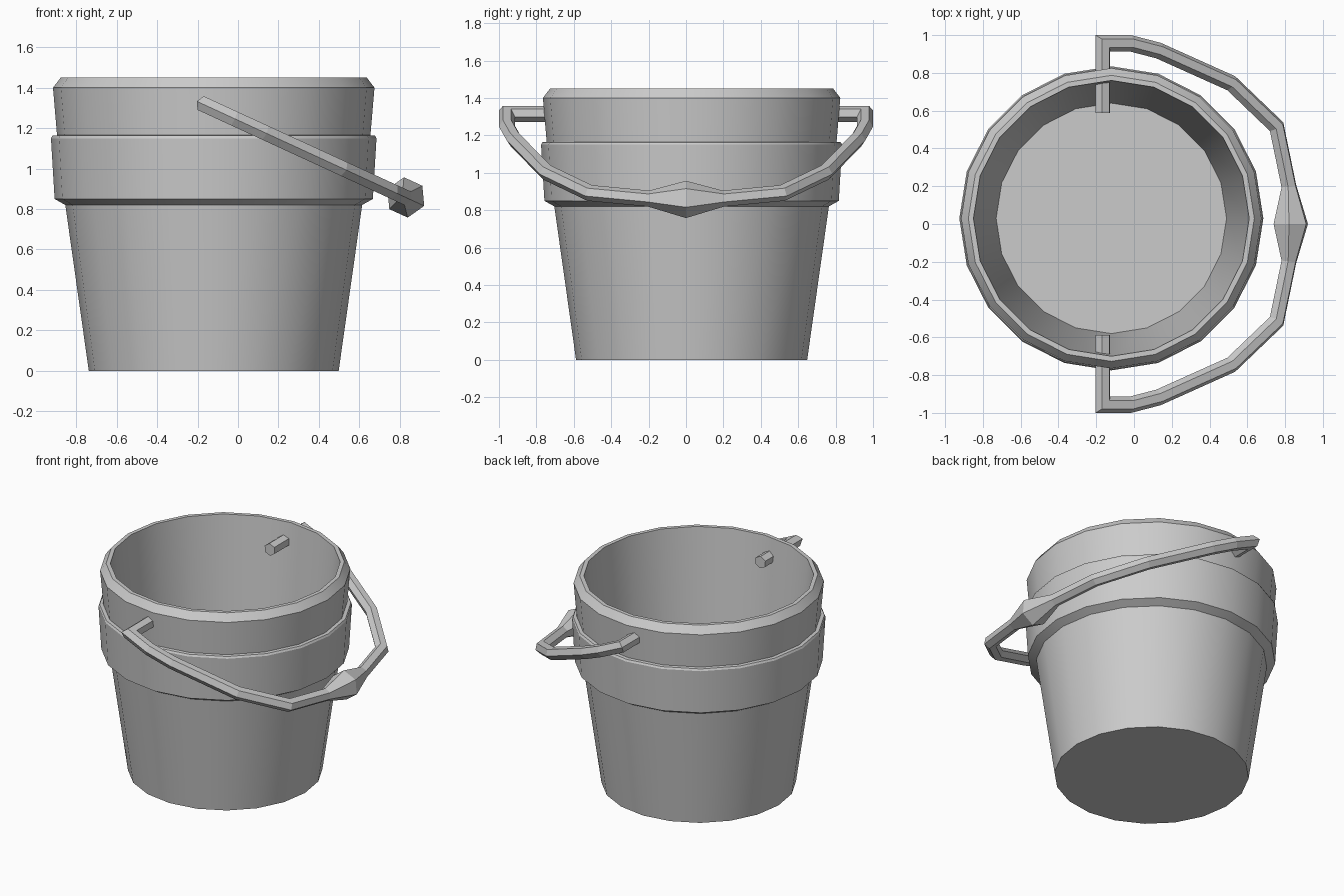
import bpy, bmesh, math
from mathutils import Vector

if "Cube" in bpy.data.objects:
    bpy.data.objects.remove(bpy.data.objects["Cube"])


def make_object(name, bm):
    bmesh.ops.recalc_face_normals(bm, faces=bm.faces)
    mesh = bpy.data.meshes.new(name)
    bm.to_mesh(mesh)
    bm.free()
    obj = bpy.data.objects.new(name, mesh)
    bpy.context.collection.objects.link(obj)
    return obj


def skin(bm, rings):
    """Bridge successive vertex rings and cap both ends."""
    n = len(rings[0])
    for a, b in zip(rings, rings[1:]):
        for i in range(n):
            j = (i + 1) % n
            bm.faces.new((a[i], a[j], b[j], b[i]))
    bm.faces.new(rings[0])
    bm.faces.new(rings[-1])


# Bucket: outer wall with stepped band, bevelled rim, inner wall and floor
SIDES = 20
profile = [(0.618, 0), (0.734, 0.82), (0.787, 0.85), (0.805, 1.15),
           (0.798, 1.163), (0.775, 1.165), (0.795, 1.40), (0.757, 1.45),
           (0.73, 1.45), (0.61, 0.03)]
bm = bmesh.new()
rings = []
for r, z in profile:
    angles = [2 * math.pi * i / SIDES for i in range(SIDES)]
    rings.append([bm.verts.new((-0.12 + r * math.cos(a), 0.03 + r * math.sin(a), z))
                  for a in angles])
skin(bm, rings)
bucket = make_object("bucket", bm)
bpy.context.view_layer.objects.active = bucket
bucket.select_set(True)
bpy.ops.object.shade_smooth_by_angle(angle=math.radians(30))
bucket.select_set(False)

# Handle: hexagonal bar swept in a tilted plane, with pins and a thick grip
SLOPE = 0.46
half = [(-0.165, 0.587), (-0.165, 0.957), (-0.02, 0.957), (0.13, 0.918),
        (0.515, 0.745), (0.755, 0.515), (0.82, 0.2)]
flat = half + [(0.83, 0)] + [(x, -y) for x, y in reversed(half)]
path = [Vector((x, y, 1.315 - SLOPE * (x + 0.165))) for x, y in flat]
normal = Vector((SLOPE, 0, 1)).normalized()
bm = bmesh.new()
rings = []
for i, p in enumerate(path):
    before = (p - path[i - 1]).normalized() if i else None
    after = (path[i + 1] - p).normalized() if i < len(path) - 1 else None
    before, after = before or after, after or before
    tangent = (before + after).normalized()
    side = tangent.cross(normal) / tangent.dot(after)   # mitred width
    radius = 0.1 if i == len(half) else 0.043
    rings.append([bm.verts.new(p + radius * (side * math.cos(k * math.pi / 3)
                                             + normal * math.sin(k * math.pi / 3)))
                  for k in range(6)])
skin(bm, rings)
make_object("handle", bm)
